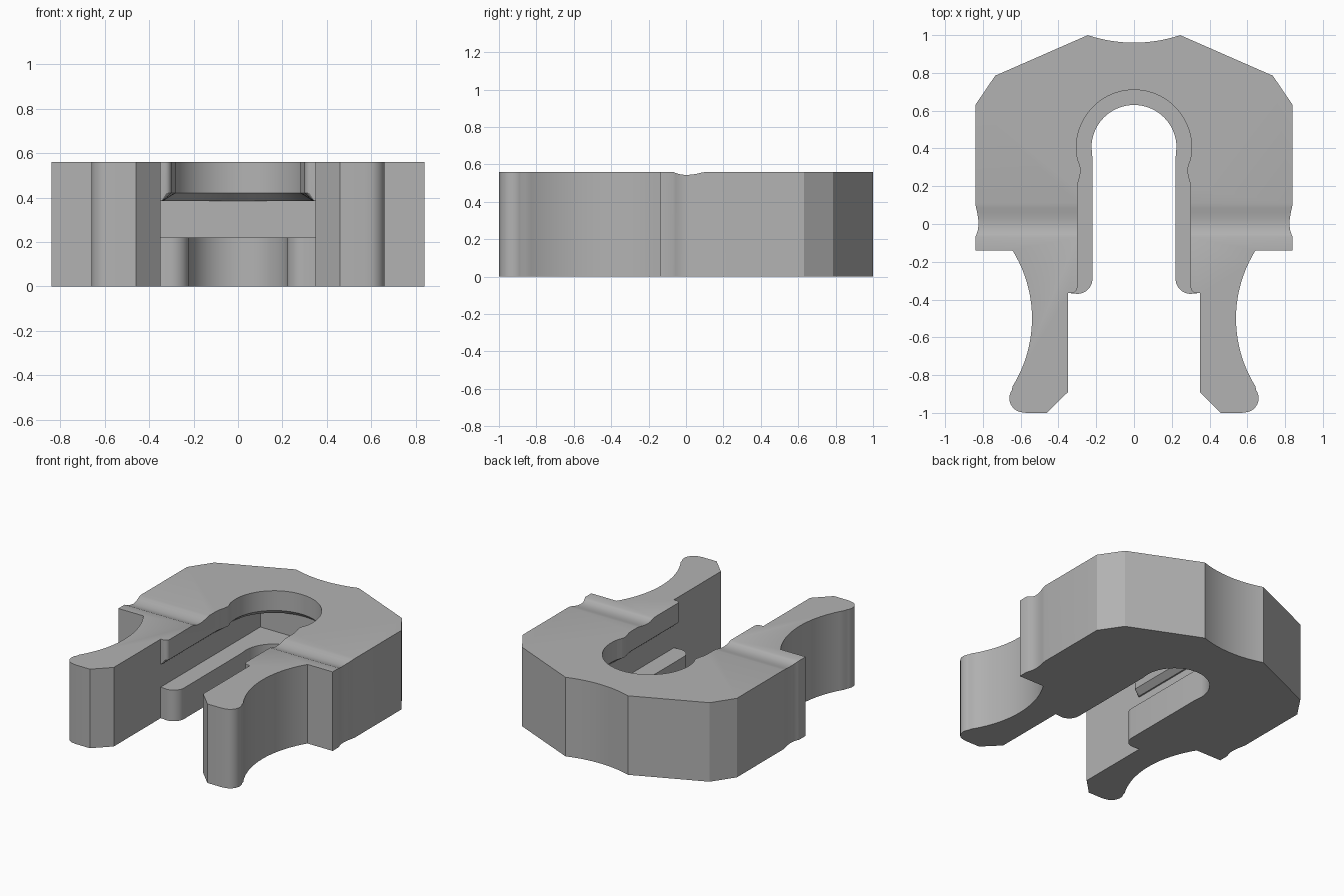
import bpy, bmesh, math
from math import sin, cos, radians

if "Cube" in bpy.data.objects:
    bpy.data.objects.remove(bpy.data.objects["Cube"], do_unlink=True)

HEIGHT = 0.56
grey = bpy.data.materials.new("light grey")
grey.use_nodes = True
grey.diffuse_color = (0.45, 0.45, 0.45, 1)
grey.node_tree.nodes["Principled BSDF"].inputs["Base Color"].default_value = grey.diffuse_color


def arc(cx, cy, r, a0, a1, n):
    """Points on a circle, angles in degrees."""
    angles = [radians(a0 + (a1 - a0) * i / n) for i in range(n + 1)]
    return [(cx + r * cos(a), cy + r * sin(a)) for a in angles]


def mirrored(half):
    """Closed loop from a +x half that starts at the back centre."""
    other = [(-x, y) for x, y in reversed(half) if x > 1e-5]
    return half + other


def loft(name, rings):
    """Solid through rings of equally many 3D points."""
    bm = bmesh.new()
    loops = [[bm.verts.new(p) for p in ring] for ring in rings]
    n = len(loops[0])
    for low, high in zip(loops, loops[1:]):
        for i in range(n):
            j = (i + 1) % n
            bm.faces.new((low[i], low[j], high[j], high[i]))
    bm.faces.new(loops[0][::-1])
    bm.faces.new(loops[-1])
    bmesh.ops.recalc_face_normals(bm, faces=bm.faces)
    mesh = bpy.data.meshes.new(name)
    bm.to_mesh(mesh)
    bm.free()
    obj = bpy.data.objects.new(name, mesh)
    bpy.context.collection.objects.link(obj)
    mesh.materials.append(grey)
    return obj


def level(loop, z):
    return [(x, y, z) for x, y in loop]


def cut(target, cutter):
    cutter.hide_render = True
    mod = target.modifiers.new("cut", "BOOLEAN")
    mod.operation = "DIFFERENCE"
    mod.solver = "EXACT"
    mod.object = cutter
    bpy.context.view_layer.objects.active = target
    bpy.ops.object.modifier_apply(modifier=mod.name)
    bpy.data.objects.remove(cutter, do_unlink=True)


# Shallow groove section: position along y, depth
groove = [(0.11, 0), (0.085, 0.004), (0.06, 0.01), (0.03, 0.015), (0, 0.017),
          (-0.03, 0.014), (-0.055, 0.006), (-0.07, 0)]

# Outer outline with hollow back, side grooves, waisted arms and round tips
back = arc(0, 1.731, 0.771, -90, -71.5, 8)
waist_r = 0.68
waist = arc(0.54 + waist_r, -0.5, waist_r, 148, 212, 20)
tip = arc(0.585, -0.922, 0.075, 35, -82, 12)
outline = (back + [(0.735, 0.785), (0.84, 0.63)]
           + [(0.84 - d, y) for y, d in groove]
           + [(0.84, -0.14)] + waist + tip
           + [(0.57, -1), (0.46, -1), (0.35, -0.89), (0.35, -0.38)])
body = loft("clip_body", [level(mirrored(outline), 0), level(mirrored(outline), HEIGHT)])

# Wide middle pocket
pocket = mirrored([(0, 0.75), (0.35, 0.75), (0.35, -0.5)])
cut(body, loft("pocket_cutter", [level(pocket, 0.22), level(pocket, 0.385)]))

# Narrow lower slot with rounded ledge ends
slot = (arc(0, 0.405, 0.225, 90, 0, 18) + [(0.22, 0.35)]
        + arc(0.30, -0.29, 0.08, 180, 270, 10) + [(0.35, -0.365), (0.35, -0.5)])
slot = mirrored(slot)
cut(body, loft("slot_cutter", [level(slot, -0.1), level(slot, 0.25)]))

# Upper opening with a pinched neck and a chamfer under the lip
neck = [(0.298, 0.34), (0.286, 0.31), (0.281, 0.285), (0.286, 0.255), (0.297, 0.215), (0.30, 0.19)]
opening = (arc(0, 0.405, 0.305, 90, -8, 22) + neck
           + arc(0.33, -0.335, 0.03, 180, 270, 6) + [(0.35, -0.365), (0.35, -0.5)])


def widened(p):
    x, y = p
    if y > 0.405:
        return x * 1.13, 0.405 + (y - 0.405) * 1.13
    return x + 0.8 * (0.35 - x), y


under = mirrored([widened(p) for p in opening])
opening = mirrored(opening)
cut(body, loft("opening_cutter", [level(under, 0.36), level(under, 0.385),
                                  level(opening, 0.42), level(opening, 0.7)]))

# Groove across the top
section = [(y, HEIGHT - d) for y, d in groove] + [(-0.07, 0.7), (0.11, 0.7)]
cut(body, loft("groove_cutter", [[(x, y, z) for y, z in section] for x in (-1, 1)]))

bpy.ops.object.select_all(action="DESELECT")
body.select_set(True)
bpy.context.view_layer.objects.active = body
bpy.ops.object.shade_smooth_by_angle(angle=radians(25))
